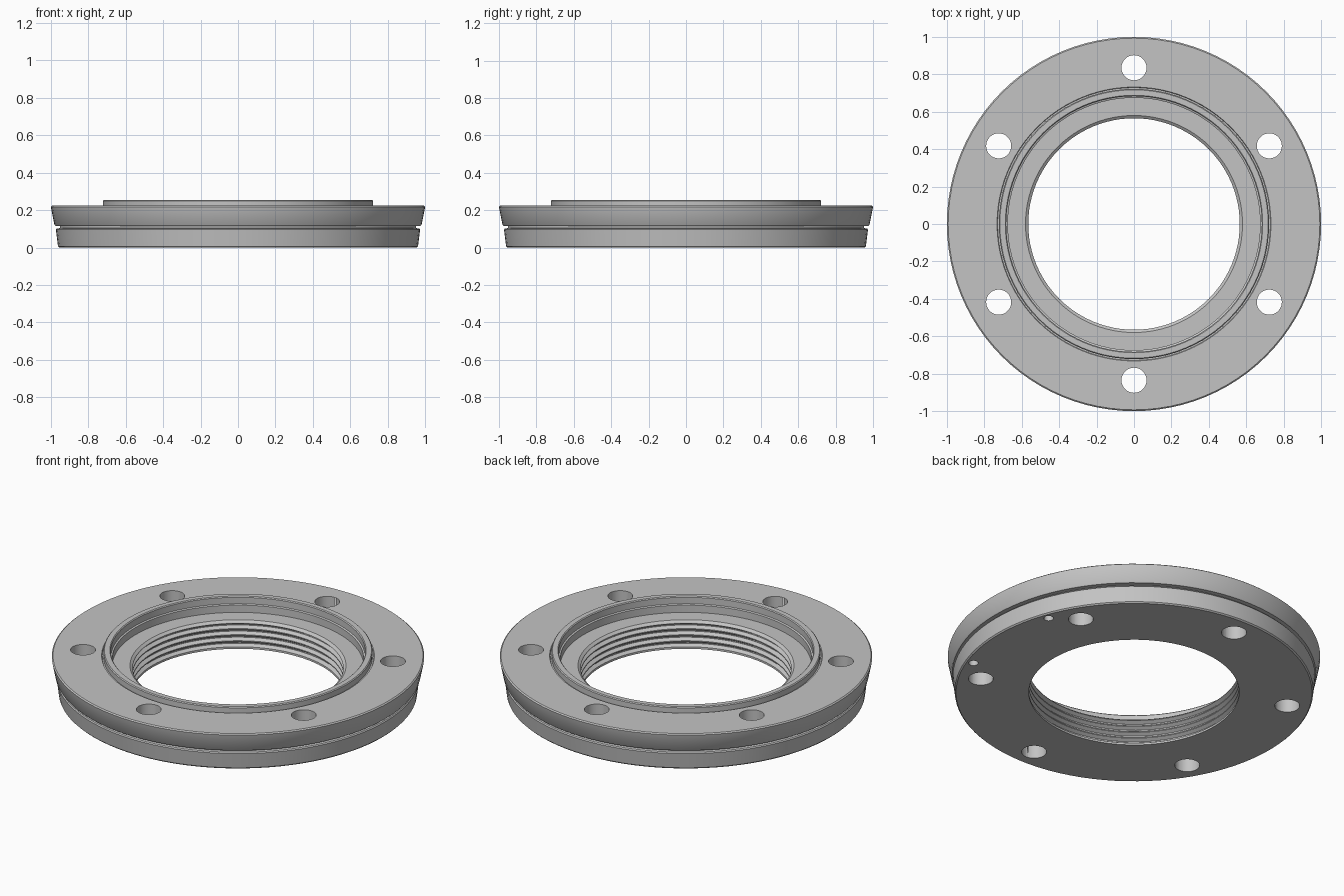
import bpy, bmesh, math

if "Cube" in bpy.data.objects:
    bpy.data.objects.remove(bpy.data.objects["Cube"])

SEGMENTS = 96

metal = bpy.data.materials.new("grey metal")
metal.diffuse_color = (0.55, 0.55, 0.55, 1)
metal.use_nodes = True
metal.node_tree.nodes["Principled BSDF"].inputs["Base Color"].default_value = metal.diffuse_color


def lathe(name, profile):
    """Revolve a closed (radius, height) profile around z."""
    bm = bmesh.new()
    rings = []
    for i in range(SEGMENTS):
        a = 2 * math.pi * i / SEGMENTS
        rings.append([bm.verts.new((r * math.cos(a), r * math.sin(a), z)) for r, z in profile])
    n = len(profile)
    for i in range(SEGMENTS):
        p, q = rings[i], rings[(i + 1) % SEGMENTS]
        for j in range(n):
            k = (j + 1) % n
            bm.faces.new((p[j], q[j], q[k], p[k]))
    bmesh.ops.recalc_face_normals(bm, faces=bm.faces)
    mesh = bpy.data.meshes.new(name)
    bm.to_mesh(mesh)
    bm.free()
    obj = bpy.data.objects.new(name, mesh)
    bpy.context.collection.objects.link(obj)
    mesh.materials.append(metal)
    return obj


def drill(target, name, angle, distance, radius, z0, z1):
    """Cut a vertical hole at a polar position."""
    a = math.radians(angle)
    bpy.ops.mesh.primitive_cylinder_add(
        vertices=32, radius=radius, depth=z1 - z0,
        location=(distance * math.cos(a), distance * math.sin(a), (z0 + z1) / 2))
    cutter = bpy.context.object
    cutter.name = name
    cutter.data.materials.append(metal)
    cutter.hide_render = True
    cutter.hide_set(True)
    mod = target.modifiers.new(name, 'BOOLEAN')
    mod.operation = 'DIFFERENCE'
    mod.solver = 'EXACT'
    mod.object = cutter
    return cutter


# Tapered rim with a groove, flange top and raised lip
profile = [
    (0.955, 0.0), (0.962, 0.007), (0.973, 0.096), (0.968, 0.102),
    (0.952, 0.104), (0.952, 0.114), (0.976, 0.116), (0.981, 0.122),
    (0.999, 0.212), (1.0, 0.218), (0.993, 0.224),
    (0.732, 0.224), (0.729, 0.218), (0.722, 0.218), (0.722, 0.250), (0.717, 0.255),
    # stepped recess inside the lip
    (0.688, 0.255), (0.683, 0.250), (0.683, 0.212), (0.674, 0.208),
    (0.674, 0.165), (0.580, 0.165), (0.567, 0.155),
]
# Threaded bore, from top to bottom
THREADS, PITCH = 4, 0.036
for t in range(THREADS):
    z = 0.150 - t * PITCH
    profile += [(0.565, z), (0.584, z - 0.012), (0.584, z - 0.018), (0.565, z - 0.030)]
profile += [(0.565, 0.0)]

flange = lathe("flange_ring", profile)

# Bolt holes through the flange, and two blind pin holes underneath
cutters = [drill(flange, f"bolt_hole_cutter_{i}", 30 + 60 * i, 0.835, 0.067, -0.1, 0.4)
           for i in range(6)]
cutters += [drill(flange, f"pin_hole_cutter_{i}", a, 0.917, 0.026, -0.1, 0.08)
            for i, a in enumerate((-20, 20))]

# Apply the cuts, then remove the cutters
bpy.ops.object.select_all(action='DESELECT')
flange.select_set(True)
bpy.context.view_layer.objects.active = flange
for mod in list(flange.modifiers):
    bpy.ops.object.modifier_apply(modifier=mod.name)
for c in cutters:
    bpy.data.objects.remove(c, do_unlink=True)
bpy.ops.object.shade_smooth_by_angle(angle=math.radians(30))
